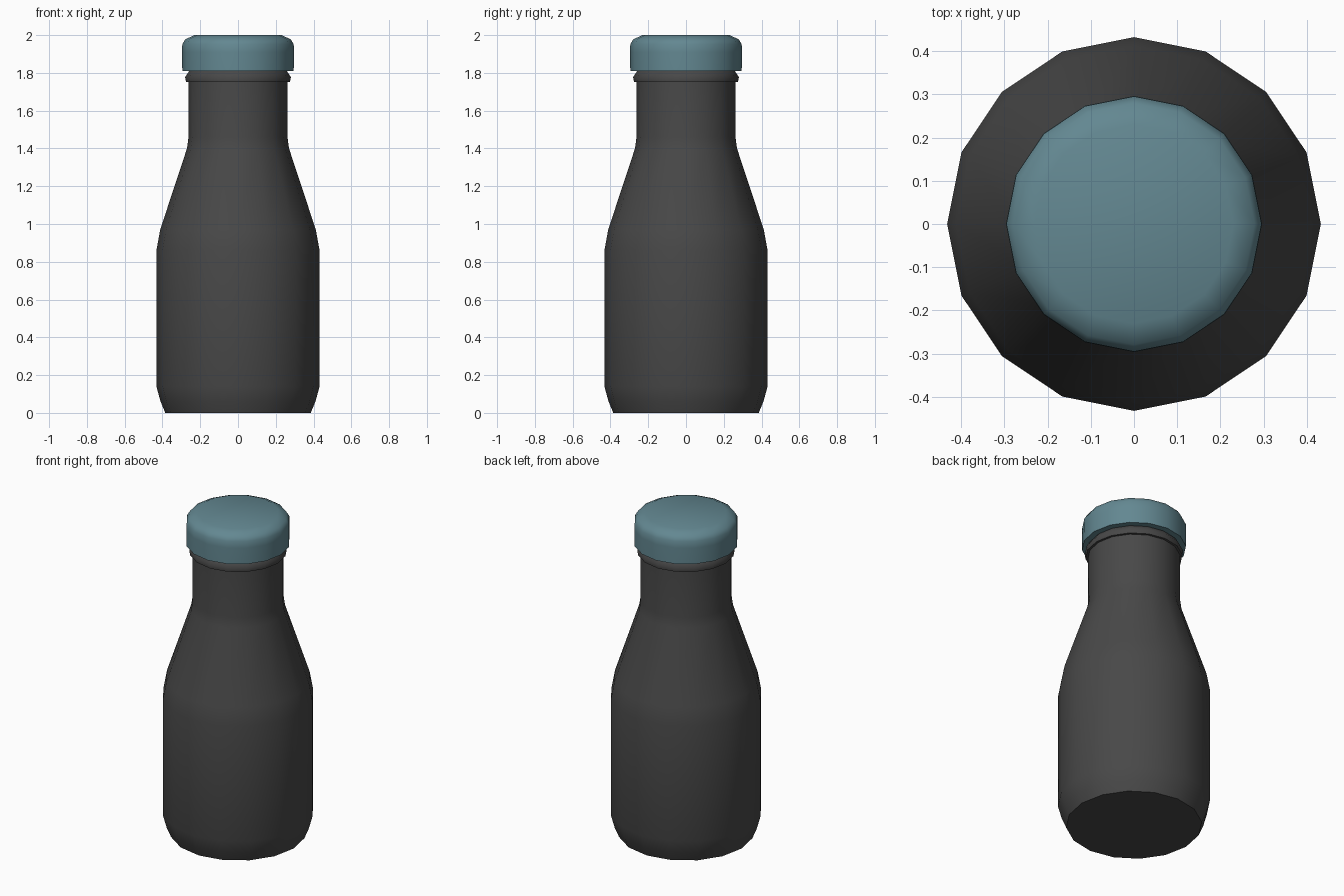
import bpy, bmesh, math

if "Cube" in bpy.data.objects:
    bpy.data.objects.remove(bpy.data.objects["Cube"])

SIDES = 16


def material(name, rgb):
    m = bpy.data.materials.new(name)
    m.diffuse_color = (*rgb, 1)
    m.use_nodes = True
    m.node_tree.nodes["Principled BSDF"].inputs["Base Color"].default_value = m.diffuse_color
    return m


def lathe(name, profile, mat, angle):
    """Spin a (radius, height) profile around z and close both ends."""
    bm = bmesh.new()
    rings = [[bm.verts.new((r * math.cos(2 * math.pi * i / SIDES),
                            r * math.sin(2 * math.pi * i / SIDES), z))
              for i in range(SIDES)] for r, z in profile]
    for a, b in zip(rings, rings[1:]):
        for i in range(SIDES):
            j = (i + 1) % SIDES
            bm.faces.new((a[i], a[j], b[j], b[i]))
    bm.faces.new(rings[0][::-1])
    bm.faces.new(rings[-1])
    bmesh.ops.recalc_face_normals(bm, faces=bm.faces)
    mesh = bpy.data.meshes.new(name)
    bm.to_mesh(mesh)
    bm.free()
    ob = bpy.data.objects.new(name, mesh)
    bpy.context.collection.objects.link(ob)
    mesh.materials.append(mat)
    bpy.ops.object.select_all(action='DESELECT')
    ob.select_set(True)
    bpy.context.view_layer.objects.active = ob
    bpy.ops.object.shade_smooth_by_angle(angle=math.radians(angle))
    return ob


charcoal = material("charcoal", (0.065, 0.065, 0.065))
teal = material("dusty_teal", (0.125, 0.245, 0.285))

# Bottle body, shoulder and neck
lathe("bottle_body", [
    (0.385, 0), (0.41, 0.06), (0.432, 0.14), (0.432, 0.86), (0.412, 0.97),
    (0.27, 1.40), (0.262, 1.46), (0.262, 1.80)], charcoal, 40)

# Raised ring under the cap
lathe("neck_ring", [
    (0.25, 1.75), (0.275, 1.752), (0.28, 1.778), (0.26, 1.808),
    (0.25, 1.815)], charcoal, 60)

# Rounded cap
lathe("cap", [
    (0.295, 1.81), (0.296, 1.91), (0.295, 1.952), (0.279, 1.978),
    (0.23, 2.0)], teal, 50)
